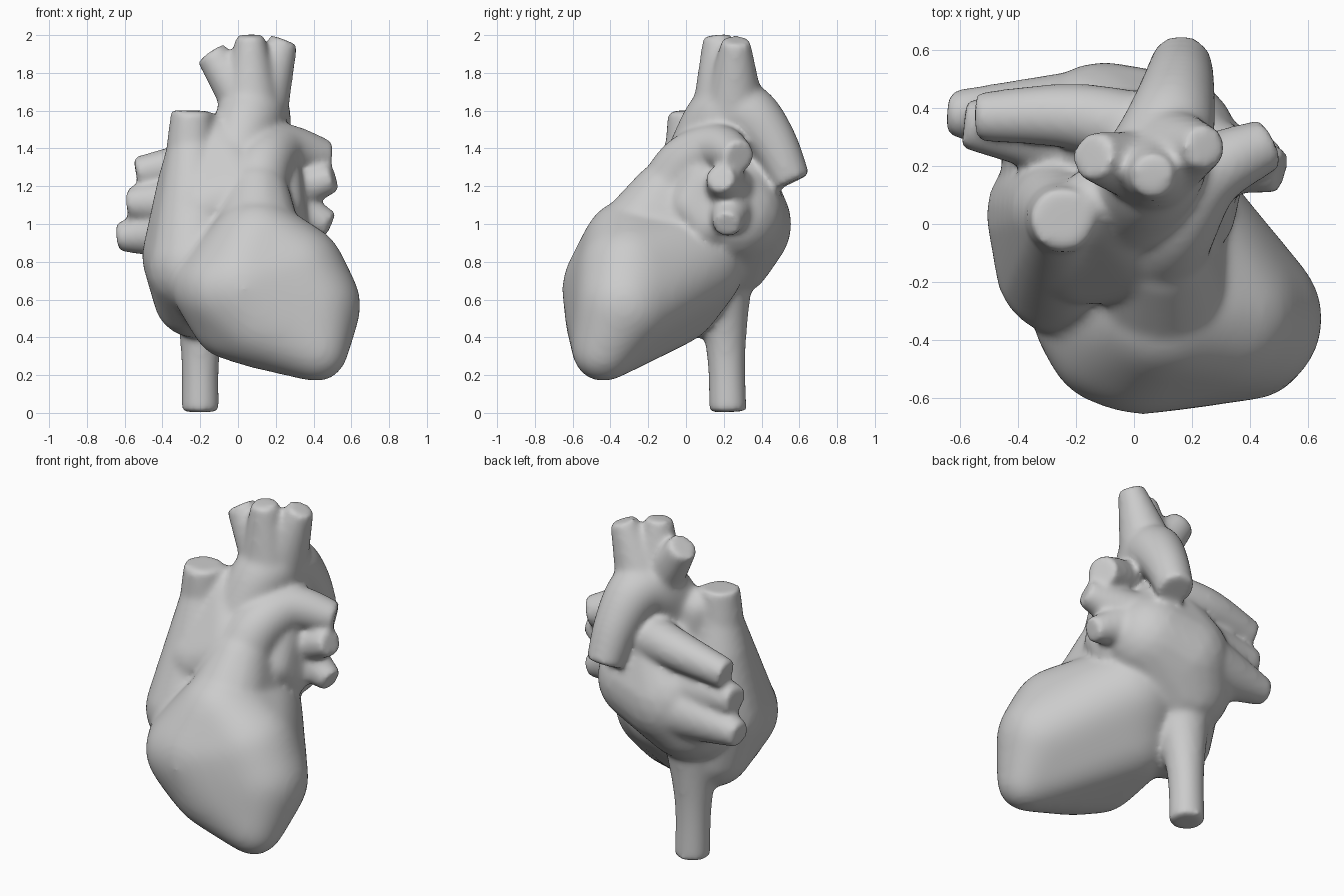
import bpy, bmesh
from mathutils import Vector, Matrix

if "Cube" in bpy.data.objects:
    bpy.data.objects.remove(bpy.data.objects["Cube"])

parts = []

def remesh_smooth(ob, voxel, iterations):
    """Rebuild the surface as one even skin and soften it."""
    bpy.context.view_layer.objects.active = ob
    fuse = ob.modifiers.new("fuse", 'REMESH')
    fuse.mode = 'VOXEL'
    fuse.voxel_size = voxel
    soft = ob.modifiers.new("soften", 'SMOOTH')
    soft.factor = 0.5
    soft.iterations = iterations
    for m in ("fuse", "soften"):
        bpy.ops.object.modifier_apply(modifier=m)

def finish(bm, name):
    bmesh.ops.recalc_face_normals(bm, faces=bm.faces[:])
    me = bpy.data.meshes.new(name)
    bm.to_mesh(me)
    bm.free()
    ob = bpy.data.objects.new(name, me)
    bpy.context.collection.objects.link(ob)
    parts.append(ob)
    return ob

def chamber(name, balls, grow=0.0):
    """Convex skin stretched over balls (x, y, z, radius)."""
    bm = bmesh.new()
    for x, y, z, r in balls:
        bmesh.ops.create_icosphere(bm, subdivisions=3, radius=r + grow,
                                   matrix=Matrix.Translation((x, y, z)))
    bmesh.ops.delete(bm, geom=bm.faces[:] + bm.edges[:], context='EDGES_FACES')
    pts = [v.co.copy() for v in bm.verts]
    bm.free()
    bm = bmesh.new()
    for p in pts:
        bm.verts.new(p)
    res = bmesh.ops.convex_hull(bm, input=bm.verts[:])
    bmesh.ops.delete(bm, geom=[g for g in res['geom_interior'] if g.is_valid], context='VERTS')
    return finish(bm, name)

def vessel(name, path, sides=24, steps=6):
    """Capped tube through points (x, y, z, radius), splined."""
    p = [Vector(q) for q in path]
    p = [2 * p[0] - p[1]] + p + [2 * p[-1] - p[-2]]
    samples = []
    for i in range(1, len(p) - 2):
        a, b, c, d = p[i - 1:i + 3]
        for k in range(steps + (i == len(p) - 3)):
            t = k / steps
            samples.append(0.5 * (2 * b + (c - a) * t + (2 * a - 5 * b + 4 * c - d) * t * t
                                  + (3 * b - a - 3 * c + d) * t ** 3))
    bm = bmesh.new()
    rings = []
    side = None
    for i, s in enumerate(samples):
        tan = (samples[min(i + 1, len(samples) - 1)] - samples[max(i - 1, 0)]).xyz.normalized()
        side = tan.orthogonal() if side is None else side - tan * side.dot(tan)
        side.normalize()
        ring = []
        for k in range(sides):
            off = Matrix.Rotation(6.2831853 * k / sides, 3, tan) @ side
            ring.append(bm.verts.new(s.xyz + off * s.w))
        rings.append(ring)
    for r0, r1 in zip(rings, rings[1:]):
        for k in range(sides):
            j = (k + 1) % sides
            bm.faces.new((r0[k], r0[j], r1[j], r1[k]))
    bm.faces.new(rings[0][::-1])
    bm.faces.new(rings[-1])
    return finish(bm, name)

# Chambers
ventricles = chamber("ventricles", [
    (0.42, -0.44, 0.325, 0.155), (0.39, -0.325, 0.57, 0.255), (0.29, -0.3, 0.73, 0.275),
    (0.28, -0.36, 0.5, 0.25), (0.02, -0.375, 0.66, 0.275), (-0.07, -0.39, 0.65, 0.23),
    (0.13, -0.38, 0.49, 0.25), (-0.06, -0.34, 0.46, 0.165), (-0.17, -0.31, 0.67, 0.18),
    (-0.02, -0.08, 0.62, 0.26), (0.06, 0.02, 0.8, 0.29), (0.1, -0.29, 0.88, 0.25)], 0.012)
remesh_smooth(ventricles, 0.03, 16)
chamber("ventricle_outflow", [
    (0.1, -0.27, 0.88, 0.25), (0.1, -0.12, 1.15, 0.175), (0.08, 0.02, 0.85, 0.27)])
chamber("right_atrium", [
    (-0.25, 0.03, 0.83, 0.26), (-0.23, -0.14, 0.77, 0.25), (-0.225, 0.06, 0.62, 0.225),
    (-0.26, 0.04, 1.2, 0.17), (-0.245, 0.02, 1.4, 0.13)])
chamber("left_atrium", [
    (-0.1, 0.27, 1.0, 0.29), (0.1, 0.26, 1.05, 0.265), (-0.18, 0.2, 0.88, 0.28),
    (0.02, 0.25, 1.24, 0.21)])
chamber("left_atrial_fold", [
    (0.24, 0.12, 1.0, 0.13), (0.21, 0.1, 1.25, 0.13), (0.22, 0.03, 1.1, 0.13),
    (0.1, 0.15, 1.2, 0.15)])
chamber("right_atrial_fold", [
    (-0.18, -0.08, 1.07, 0.2), (0.02, -0.07, 1.15, 0.19), (-0.08, 0.06, 1.33, 0.16),
    (-0.13, 0.08, 1.46, 0.12)])

# Great vessels
vessel("aorta", [(-0.03, 0, 1.15, .17), (0.01, 0.08, 1.4, .165), (0.07, 0.2, 1.58, .18),
                 (0.12, 0.33, 1.58, .16), (0.15, 0.46, 1.43, .13), (0.165, 0.56, 1.22, .105)])
vessel("pulmonary_trunk", [(0.08, -0.12, 1.12, .17), (0.14, 0.0, 1.32, .15),
                           (0.25, 0.17, 1.4, .13), (0.47, 0.28, 1.355, .09)])
vessel("right_pulmonary_artery", [(0.1, 0.3, 1.34, .14), (-0.2, 0.37, 1.33, .115),
                                  (-0.54, 0.37, 1.27, .085)])
vessel("upper_vena_cava", [(-0.26, 0.04, 1.1, .15), (-0.25, 0.02, 1.4, .13),
                           (-0.245, 0.015, 1.6, .11)])
vessel("lower_vena_cava", [(-0.2, 0.222, 0.005, .1), (-0.2, 0.215, 0.25, .1),
                           (-0.195, 0.205, 0.45, .12), (-0.18, 0.18, 0.75, .18)])

# Arch branches
for i, (base, tip) in enumerate([
        ((0.04, 0.19, 1.64, .13), (-0.145, 0.235, 1.905, .085)),
        ((0.07, 0.2, 1.6, .17), (0.065, 0.165, 2.0, .075)),
        ((0.1, 0.25, 1.6, .17), (0.245, 0.265, 1.975, .075))]):
    mid = [0.5 * a + 0.5 * b for a, b in zip(base, tip)]
    vessel(f"arch_branch_{i + 1}", [base, mid, tip])

# Pulmonary veins
for name, base, tip in [
        ("left_upper_vein", (0.2, 0.25, 1.16, .15), (0.51, 0.18, 1.245, .075)),
        ("left_lower_vein", (0.2, 0.25, 1.12, .15), (0.49, 0.215, 0.995, .07)),
        ("right_upper_vein", (-0.15, 0.3, 1.12, .17), (-0.585, 0.345, 1.11, .085)),
        ("right_lower_vein", (-0.1, 0.335, 0.99, .215), (-0.64, 0.385, 0.93, .075))]:
    mid = [0.5 * (a + b) for a, b in zip(base, tip)]
    vessel(name, [base, mid, tip])

# Fuse everything into one softly blended surface
bpy.ops.object.select_all(action='DESELECT')
for ob in parts:
    ob.select_set(True)
heart = parts[0]
bpy.context.view_layer.objects.active = heart
bpy.ops.object.join()
heart.name = "heart"
remesh_smooth(heart, 0.016, 16)
bpy.ops.object.shade_smooth()
